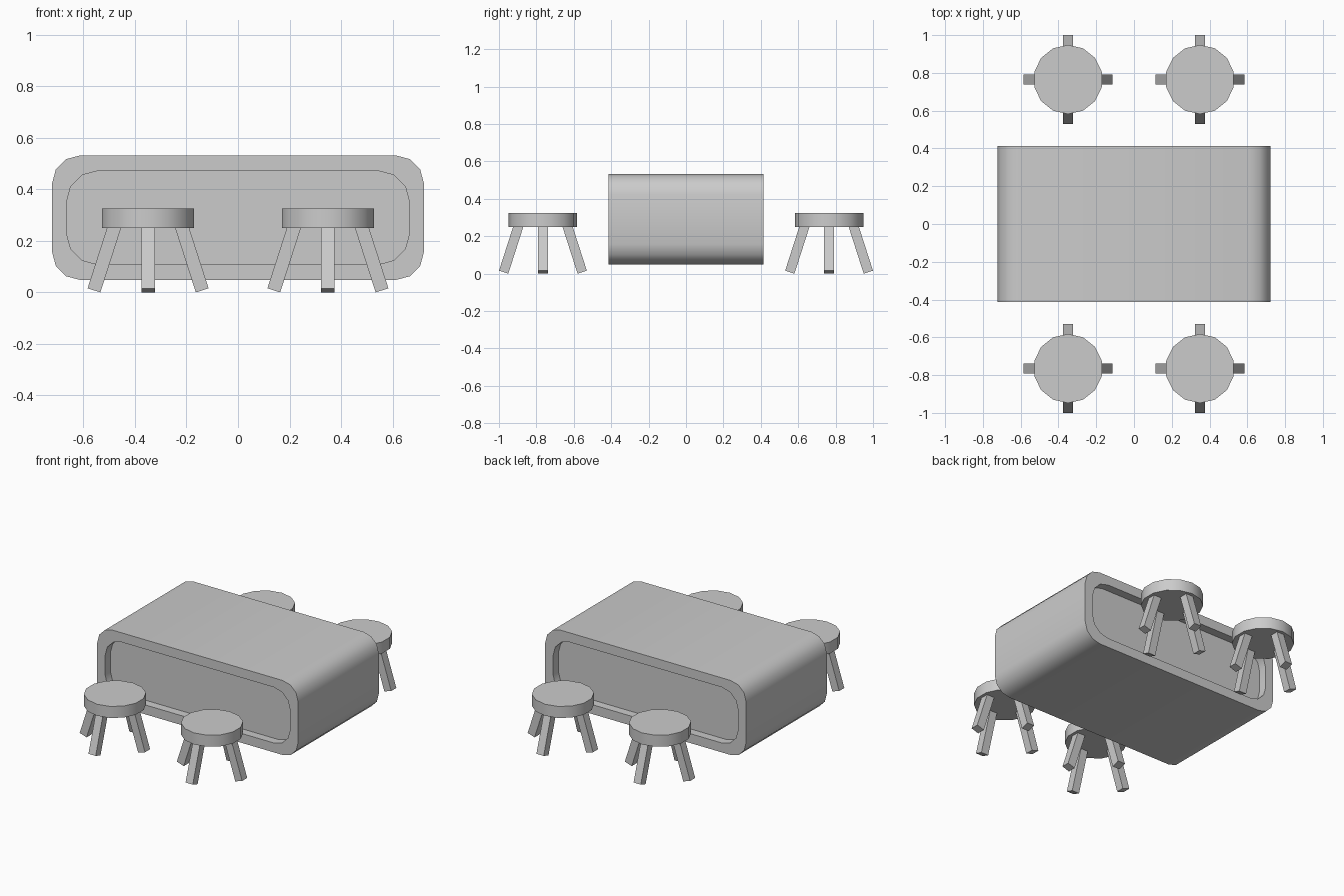
import bpy, bmesh
from math import sin, cos, pi, radians
from mathutils import Vector

cube = bpy.data.objects.get("Cube")
if cube:
    bpy.data.objects.remove(cube, do_unlink=True)

GREY = (0.6, 0.6, 0.6, 1)
grey = bpy.data.materials.new("plain grey")
grey.use_nodes = True
grey.diffuse_color = GREY
grey.node_tree.nodes["Principled BSDF"].inputs["Base Color"].default_value = GREY


def finish(name, bm, location=(0, 0, 0), smooth=True):
    """Turn a bmesh into a named, coloured object."""
    bmesh.ops.recalc_face_normals(bm, faces=bm.faces)
    mesh = bpy.data.meshes.new(name)
    bm.to_mesh(mesh)
    bm.free()
    mesh.materials.append(grey)
    obj = bpy.data.objects.new(name, mesh)
    obj.location = location
    bpy.context.collection.objects.link(obj)
    if smooth:
        bpy.ops.object.select_all(action="DESELECT")
        obj.select_set(True)
        bpy.context.view_layer.objects.active = obj
        bpy.ops.object.shade_smooth_by_angle(angle=radians(40))
    return obj


def rounded_ring(bm, y, half_x, half_z, radius, steps=3):
    """Loop of vertices around a rounded rectangle facing y."""
    ring = []
    for corner, (sx, sz) in enumerate([(1, 1), (-1, 1), (-1, -1), (1, -1)]):
        for i in range(steps + 1):
            a = (corner + i / steps) * pi / 2
            x = sx * (half_x - radius) + radius * cos(a)
            z = sz * (half_z - radius) + radius * sin(a)
            ring.append(bm.verts.new((x, y, z)))
    return ring


# Table: rounded block with a recessed panel at front and back
OUTER = (0.722, 0.242, 0.11)
INNER = (0.665, 0.181, 0.118)
DEPTH, RECESS = 0.414, 0.055
bm = bmesh.new()
sections = [(RECESS - DEPTH, INNER), (-DEPTH, INNER), (-DEPTH, OUTER),
            (DEPTH, OUTER), (DEPTH, INNER), (DEPTH - RECESS, INNER)]
rings = [rounded_ring(bm, y, *shape) for y, shape in sections]
for a, b in zip(rings, rings[1:]):
    for i in range(len(a)):
        bm.faces.new((a[i - 1], a[i], b[i], b[i - 1]))
bm.faces.new(rings[0])
bm.faces.new(rings[-1])
finish("table", bm, (0, 0, 0.29))


def stool(label, cx, cy):
    # Round seat
    sides, radius = 14, 0.183
    bm = bmesh.new()
    base = [bm.verts.new((radius * sin(2 * pi * i / sides),
                          radius * cos(2 * pi * i / sides), 0.25)) for i in range(sides)]
    top = bmesh.ops.extrude_face_region(bm, geom=[bm.faces.new(base)])["geom"]
    bmesh.ops.translate(bm, vec=(0, 0, 0.075),
                        verts=[v for v in top if isinstance(v, bmesh.types.BMVert)])
    # Keep the underside closed
    low = [v for v in bm.verts if v.co.z < 0.26]
    if not any(all(v in low for v in f.verts) for f in bm.faces):
        bm.faces.new(base)
    finish(label + "_seat", bm, (cx, cy, 0))

    # Four square legs splayed outwards
    for side, (dx, dy) in {"left": (1, 0), "right": (-1, 0),
                           "front": (0, -1), "back": (0, 1)}.items():
        foot = Vector((dx * 0.21, dy * 0.21, 0.008))
        head = Vector((dx * 0.129, dy * 0.129, 0.26))
        along = (head - foot).normalized()
        across = Vector((-dy, dx, 0))
        out = along.cross(across)
        bm = bmesh.new()
        bmesh.ops.create_cube(bm, size=1)
        for v in bm.verts:
            c = v.co.copy()
            v.co = (foot.lerp(head, c.z + 0.5)
                    + across * c.x * 0.052 + out * c.y * 0.052)
        finish(f"{label}_{side}_leg", bm, (cx, cy, 0), smooth=False)


for row, sy in (("front", -1), ("back", 1)):
    for column, sx in (("right", -1), ("left", 1)):
        stool(f"{row}_{column}_stool", sx * 0.349, sy * 0.765)
